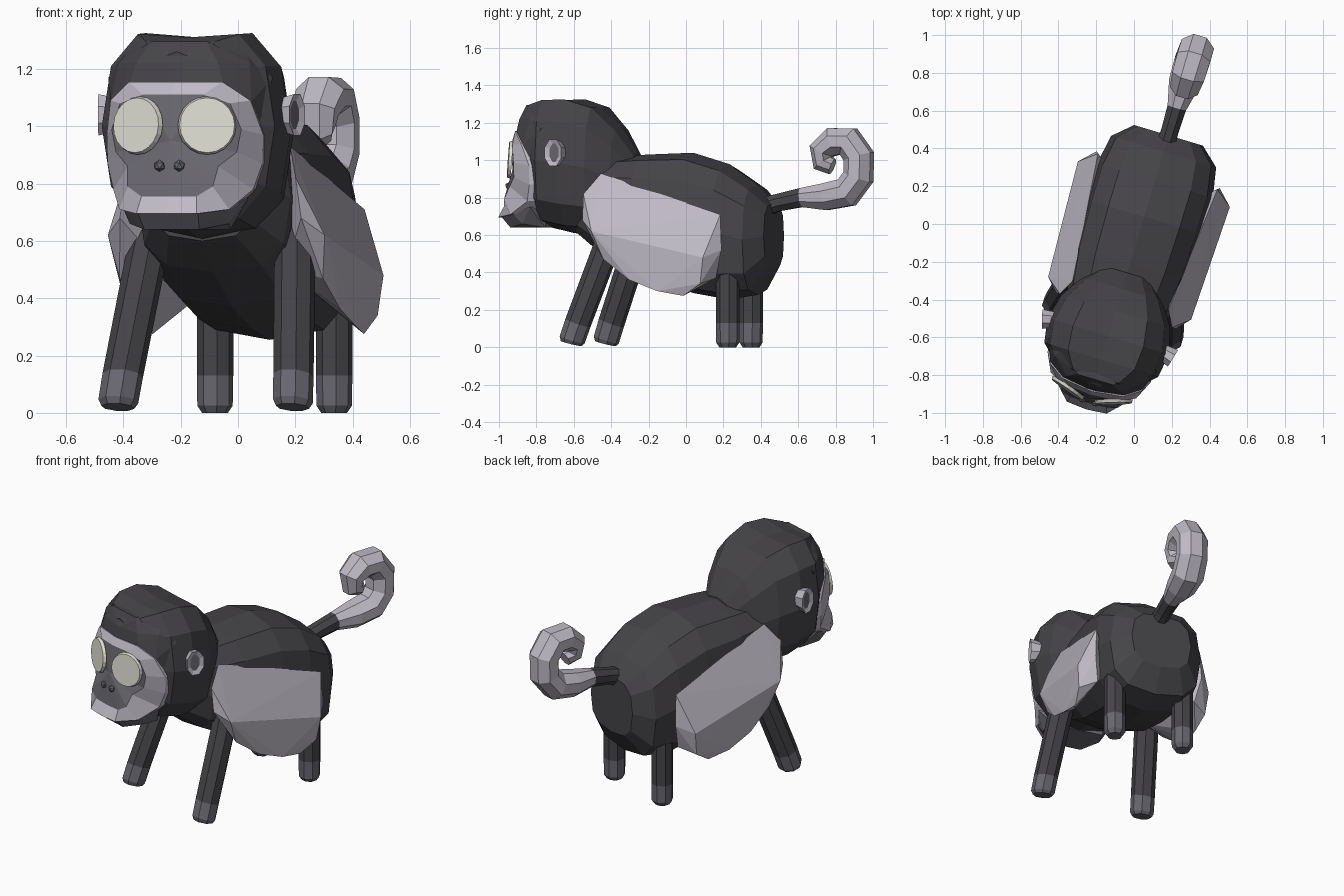
import bpy, bmesh, math
from mathutils import Matrix, Vector

if "Cube" in bpy.data.objects:
    bpy.data.objects.remove(bpy.data.objects["Cube"])

TURN, SHIFT = math.radians(-16.7), 0.042   # whole animal is turned slightly


def mat(name, r, g, b):
    m = bpy.data.materials.new(name)
    m.diffuse_color = (r, g, b, 1)
    m.use_nodes = True
    m.node_tree.nodes["Principled BSDF"].inputs["Base Color"].default_value = m.diffuse_color
    return m


FUR = mat("charcoal fur", 0.060, 0.057, 0.064)
LIGHT = mat("pale grey fur", 0.52, 0.49, 0.56)
SKIN = mat("face grey", 0.145, 0.14, 0.16)
HAND = mat("foot grey", 0.14, 0.135, 0.16)
EYE = mat("cream", 0.74, 0.74, 0.66)


def finish(name, bm, mats, rule=None, mirror=False):
    bmesh.ops.recalc_face_normals(bm, faces=bm.faces)
    if rule:
        for f in bm.faces:
            f.material_index = rule(f.calc_center_median(), f.normal)
    me = bpy.data.meshes.new(name)
    bm.to_mesh(me)
    bm.free()
    ob = bpy.data.objects.new(name, me)
    bpy.context.collection.objects.link(ob)
    for m in mats:
        me.materials.append(m)
    if mirror:
        ob.modifiers.new("mirror", "MIRROR").use_axis[0] = True
    ob.rotation_euler.z = TURN
    ob.location.x = SHIFT
    return ob


def loft(rings):
    """Bridge equal-sized rings of points and cap both ends."""
    bm = bmesh.new()
    vs = [[bm.verts.new(p) for p in r] for r in rings]
    n = len(vs[0])
    for a, b in zip(vs, vs[1:]):
        for i in range(n):
            j = (i + 1) % n
            bm.faces.new((a[i], a[j], b[j], b[i]))
    bm.faces.new(vs[0])
    bm.faces.new(vs[-1])
    return bm


def section(y, hw, zb, zt, p=0.7, dip=0.0, n=12):
    """Rounded-square cross-section in the xz plane."""
    pw = lambda v: math.copysign(abs(v) ** p, v) if abs(v) > 1e-6 else 0.0
    zc, hh, out = (zb + zt) / 2, (zt - zb) / 2, []
    for i in range(n):
        a = math.tau * i / n
        z = zc + hh * pw(math.sin(a)) - (dip if i == n // 4 else 0)
        out.append((hw * pw(math.cos(a)), y, z))
    return out


def tube(path, n=8, wide=1.0):
    """Tube along (x, y, z, radius) points lying roughly in a yz plane."""
    pts = [Vector(p[:3]) for p in path]
    rings = []
    for i, p in enumerate(pts):
        t = (pts[min(i + 1, len(pts) - 1)] - pts[max(i - 1, 0)]).normalized()
        side = Vector((1, 0, 0))
        nor = side.cross(t).normalized()
        r = path[i][3]
        w = wide if r > .056 else 1.0
        rings.append([p + r * (w * side * math.cos(math.tau * (k + .5) / n)
                               + nor * math.sin(math.tau * (k + .5) / n)) for k in range(n)])
    return loft(rings)


def hull(points):
    bm = bmesh.new()
    for p in points:
        bm.verts.new(p)
    res = bmesh.ops.convex_hull(bm, input=bm.verts)
    junk = [v for v in res["geom_interior"] if isinstance(v, bmesh.types.BMVert)]
    bmesh.ops.delete(bm, geom=junk, context="VERTS")
    return bm


def paired(half):
    return [(s * x, y, z) for s in (-1, 1) for x, y, z in half]


# Body
finish("body", loft([section(*s) for s in (
    (-.58, .20, .60, .98), (-.44, .28, .49, 1.01), (-.22, .31, .37, 1.03),
    (.04, .32, .29, 1.04), (.24, .32, .255, .98), (.40, .29, .28, .87), (.49, .19, .42, .77))]), [FUR])

# Head with a shallow groove along the crown
finish("head", loft([section(*s, .78, d) for *s, d in (
    (-.27, .13, .70, 1.04, 0), (-.36, .22, .62, 1.19, .01), (-.48, .30, .60, 1.32, .04),
    (-.62, .335, .61, 1.365, .055), (-.75, .315, .64, 1.36, .05), (-.84, .22, .69, 1.33, .04),
    (-.89, .12, .76, 1.26, 0))]), [FUR])

# Brow: fur running down to the top edge of the face
finish("brow", hull(paired([
    (.02, -.918, 1.15), (.17, -.896, 1.15), (.255, -.838, 1.085), (.27, -.80, 1.0), (.30, -.72, 1.17),
    (.02, -.905, 1.22), (.15, -.885, 1.22), (.24, -.80, 1.22), (.10, -.86, 1.295), (.20, -.74, 1.29)])), [FUR])

# Face mask: pale border ring around a grey centre
outer = [(0, -.925, 1.155), (.17, -.903, 1.155), (.255, -.845, 1.09), (.285, -.79, .97), (.282, -.79, .87),
         (.255, -.81, .78), (.20, -.92, .71), (.11, -1.015, .695), (0, -1.025, .695)]
inner = [(0, -.945, 1.11), (.11, -.935, 1.11), (.20, -.91, 1.08), (.236, -.893, .99), (.22, -.895, .91),
         (.165, -.935, .86), (.155, -.97, .79), (.10, -.985, .755), (0, -.99, .755)]


def both(half):
    return half + [(-x, y, z) for x, y, z in half[-2:0:-1]]


back = [(x * .97, y + .13, .93 + (z - .93) * .93) for x, y, z in outer]
bm = loft([both(back), both(outer), both(inner)])
bm.faces.ensure_lookup_table()
bmesh.ops.poke(bm, faces=[bm.faces[-1]])
centre = both(inner)
inset = lambda v: any((v.co - Vector(p)).length < 1e-4 for p in centre)
for f in bm.faces:
    f.material_index = int(sum(inset(v) for v in f.verts) == 2 and len(f.verts) == 3)
for v in bm.verts:                       # push out the bridge of the nose
    if len(v.link_edges) == 16 and v.co.y < -.9:
        v.co = (0, -.968, .95)
finish("face_mask", bm, [LIGHT, SKIN])

# Chin
finish("chin", hull(paired([
    (.11, -1.0, .70), (.19, -.91, .715), (.235, -.80, .75), (.10, -.95, .64), (.18, -.86, .66),
    (.15, -.74, .64), (.15, -.74, .75)])), [SKIN])

# Eyes: thin discs turned slightly outward
bm = bmesh.new()
aim = Matrix.Translation((.127, -.945, 1.003)) @ Matrix.Rotation(math.radians(18), 4, "Z") \
    @ Matrix.Rotation(math.radians(86), 4, "X")
bmesh.ops.create_cone(bm, cap_ends=True, segments=20, radius1=.102, radius2=.096, depth=.018, matrix=aim)
finish("eyes", bm, [EYE], mirror=True)

# Nostrils
bm = bmesh.new()
bmesh.ops.create_icosphere(bm, subdivisions=1, radius=.021, matrix=Matrix.Translation((.036, -.978, .862)))
finish("nostrils", bm, [SKIN], mirror=True)

# Ears with a grey hollow, turned a little forward
bm = bmesh.new()
bmesh.ops.create_cone(bm, cap_ends=True, segments=8, radius1=.06, radius2=.078, depth=.07,
                      matrix=Matrix.Translation((.328, -.625, 1.04)) @ Matrix.Rotation(math.radians(-15), 4, "Z")
                      @ Matrix.Diagonal((1, .72, 1, 1)) @ Matrix.Rotation(math.radians(90), 4, "Y")
                      @ Matrix.Rotation(math.radians(22.5), 4, "Z"))
cap = max(bm.faces, key=lambda f: f.calc_center_median().x)
bmesh.ops.inset_region(bm, faces=[cap], thickness=.026, depth=-.01)
cap.material_index = 1
finish("ears", bm, [LIGHT, SKIN], mirror=True)

# Long pale hair hanging over each flank
finish("side_mantles", hull([
    (.265, -.395, .93), (.31, -.48, .82), (.33, -.48, .68), (.395, -.41, .62), (.37, -.35, .47),
    (.39, -.20, .36), (.40, -.04, .30), (.385, .10, .275), (.405, .20, .34), (.42, .22, .48),
    (.33, .29, .71), (.34, .30, .52), (.31, .26, .37), (.22, -.30, .50), (.22, .20, .50)]),
    [LIGHT], mirror=True)

# Legs, grey below the ankle
ankle = lambda c, n: int(c.z < .13)
finish("front_legs", tube([(.318, -.545, .02, .058), (.318, -.54, .04, .070), (.311, -.51, .13, .071),
                           (.275, -.375, .50, .072), (.255, -.31, .70, .07)]),
       [FUR, HAND], ankle, True)
finish("rear_legs", tube([(.217, .298, 0, .045), (.217, .298, .025, .062), (.217, .298, .13, .064),
                          (.217, .298, .45, .064)]),
       [FUR, HAND], ankle, True)

# Curled tail, pale beyond the first stretch
finish("tail", tube([
    (0, .40, .74, .055), (0, .52, .775, .050), (0, .645, .80, .055), (.0, .78, .805, .078),
    (.005, .90, .828, .086), (.01, .965, .91, .084), (.01, .968, 1.02, .084), (.01, .91, 1.10, .085),
    (.01, .825, 1.10, .082), (.01, .762, 1.05, .072), (.01, .77, .985, .06), (.01, .82, .965, .045)], wide=1.15),
    [FUR, LIGHT], lambda c, n: int(c.y > .635))
